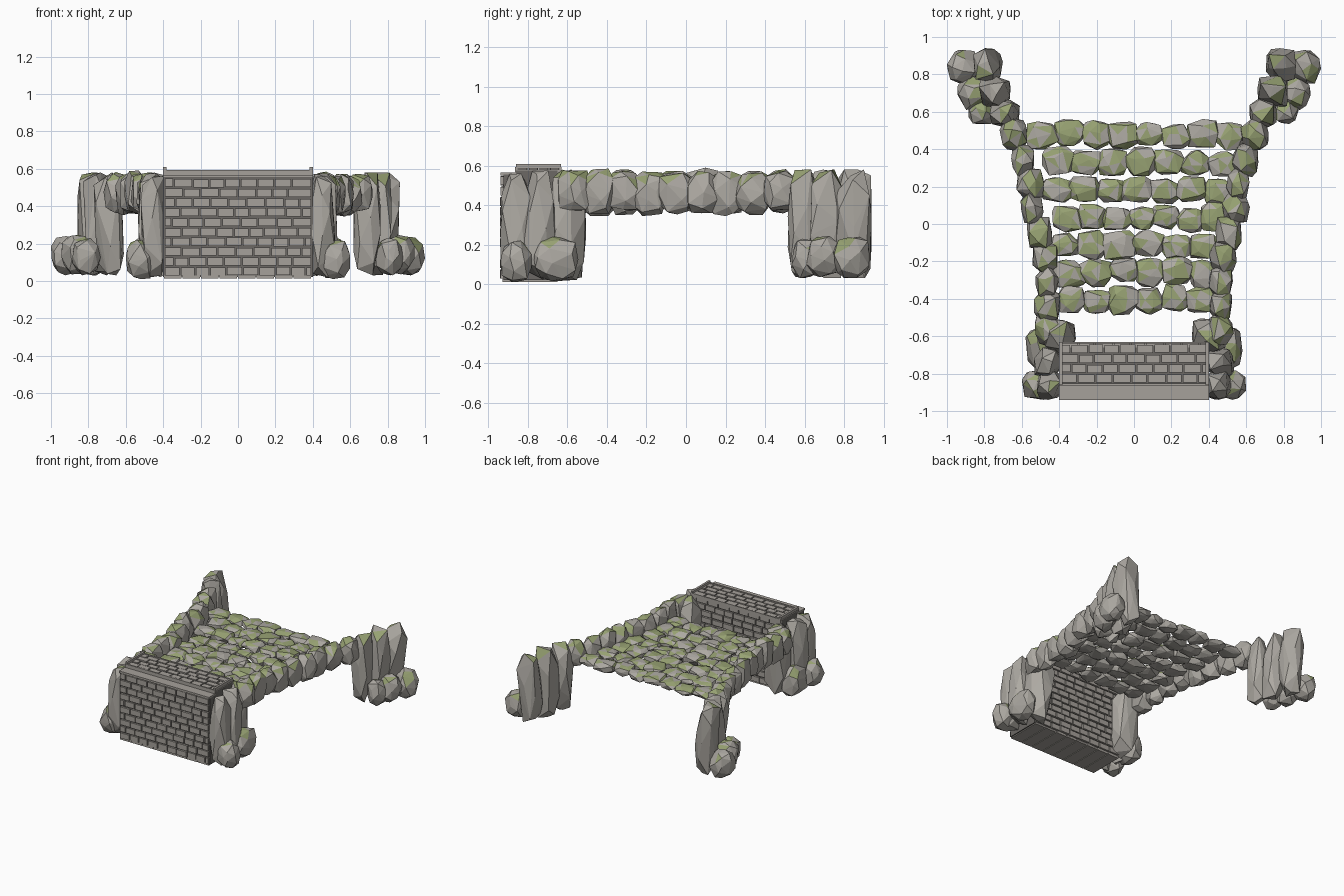
import bpy, bmesh, math, random
from mathutils import Vector

if "Cube" in bpy.data.objects:
    bpy.data.objects.remove(bpy.data.objects["Cube"])

random.seed(7)


def material(name, rgb):
    m = bpy.data.materials.new(name)
    m.diffuse_color = (*rgb, 1)
    m.use_nodes = True
    m.node_tree.nodes["Principled BSDF"].inputs["Base Color"].default_value = m.diffuse_color
    return m


STONE = material("stone", (0.42, 0.40, 0.365))
MOSS = material("moss", (0.31, 0.36, 0.17))
BRICK = material("brick_grey", (0.38, 0.355, 0.325))
MORTAR = material("mortar_dark", (0.15, 0.14, 0.13))


def finish(name, bm, mats):
    me = bpy.data.meshes.new(name)
    bm.to_mesh(me)
    bm.free()
    for m in mats:
        me.materials.append(m)
    ob = bpy.data.objects.new(name, me)
    bpy.context.collection.objects.link(ob)
    return ob


def rock(bm, centre, half, n=24, moss=0.5, lean=0.0, power=4.0):
    """Angular boulder: hull of jittered points on a rounded box, fitted to its size."""
    pts = []
    turn = random.uniform(0, 6.28)
    for i in range(n):
        z = 1 - 2 * (i + 0.5) / n
        a = turn + i * 2.39996 + random.uniform(-0.3, 0.3)
        r = math.sqrt(1 - z * z)
        d = Vector((r * math.cos(a), r * math.sin(a), z))
        norm = sum(abs(c) ** power for c in d) ** (1 / power)
        pts.append(d / norm * random.uniform(0.88, 1.04))
    lo = [min(p[k] for p in pts) for k in range(3)]
    hi = [max(p[k] for p in pts) for k in range(3)]
    verts = []
    for p in pts:
        q = [((p[k] - lo[k]) / (hi[k] - lo[k]) * 2 - 1) * half[k] for k in range(3)]
        q[0] += lean * q[2]
        verts.append(bm.verts.new(Vector(q) + Vector(centre)))
    res = bmesh.ops.convex_hull(bm, input=verts)
    loose = [v for v in verts if not v.link_faces]
    bmesh.ops.delete(bm, geom=loose, context='VERTS')
    for f in res["geom"]:
        if isinstance(f, bmesh.types.BMFace) and f.is_valid:
            f.normal_update()
            if f.normal.z > 0.45 and random.random() < moss:
                f.material_index = 1


def box(bm, lo, hi):
    size = [h - l for l, h in zip(lo, hi)]
    mid = [(h + l) / 2 for l, h in zip(lo, hi)]
    for v in bmesh.ops.create_cube(bm, size=1)["verts"]:
        v.co = Vector([v.co[k] * size[k] + mid[k] for k in range(3)])


def courses(start, stop, rows, place):
    """Running-bond bricks; place(x0, x1, v0, v1, bump) adds a single brick."""
    pitch = (stop - start) / rows
    for r in range(rows):
        x = -0.395
        step = 0.05 if r % 2 else 0.09
        while x < 0.39:
            x1 = min(x + step + random.uniform(-0.012, 0.012), 0.395)
            if 0.395 - x1 < 0.03:
                x1 = 0.395
            j = random.uniform(-0.002, 0.002)
            place(x + 0.004, x1 - 0.004, start + r * pitch + 0.005 + j,
                  start + (r + 1) * pitch - 0.005 + j, random.uniform(0, 0.005))
            x, step = x1, 0.09


# Brick wall: mortar core with bricks on the front, back and top
bm = bmesh.new()
box(bm, (-0.4, -0.925, 0.02), (0.4, -0.86, 0.555))
box(bm, (-0.4, -0.86, 0.02), (0.4, -0.65, 0.575))
finish("wall_core", bm, [MORTAR])
bm = bmesh.new()
courses(0.025, 0.55, 10,
        lambda a, b, c, d, t: box(bm, (a, -0.936 - t, c), (b, -0.92, d)))
courses(0.025, 0.58, 11,
        lambda a, b, c, d, t: box(bm, (a, -0.66, c), (b, -0.638 + t, d)))
courses(-0.852, -0.64, 4,
        lambda a, b, c, d, t: box(bm, (a, c, 0.57), (b, d, 0.588 + t)))
finish("wall_bricks", bm, [BRICK])

# Wide slabs under the wall
bm = bmesh.new()
for i in range(8):
    box(bm, (-0.396 + i * 0.099, -0.93, 0.012), (-0.302 + i * 0.099, -0.65, 0.03))
finish("wall_base_slabs", bm, [BRICK])

# Front ledge and raised rim round the wall top
bm = bmesh.new()
box(bm, (-0.4, -0.94, 0.55), (0.4, -0.855, 0.566))
box(bm, (-0.4, -0.865, 0.55), (0.4, -0.853, 0.594))
box(bm, (-0.4, -0.64, 0.565), (0.4, -0.63, 0.594))
for s in (-1, 1):
    x0, x1 = sorted((s * 0.383, s * 0.4))
    box(bm, (x0, -0.86, 0.585), (x1, -0.632, 0.608))
    box(bm, (x0, -0.855, 0.53), (x1, -0.636, 0.58))
finish("wall_rim", bm, [BRICK])

# Rock groups: x, y, z centre, half sizes x, y, z (right side; mirrored with new shapes)
FRONT_PILLARS = [(0.45, -0.86, 0.29, 0.07, 0.08, 0.27), (0.46, -0.74, 0.30, 0.075, 0.08, 0.275),
                 (0.40, -0.60, 0.30, 0.09, 0.095, 0.28)]
FRONT_BOULDERS = [(0.52, -0.86, 0.115, 0.08, 0.08, 0.105), (0.505, -0.66, 0.13, 0.075, 0.115, 0.115)]
BACK_PILLARS = [(0.785, 0.85, 0.305, 0.075, 0.09, 0.275), (0.74, 0.71, 0.305, 0.08, 0.085, 0.275),
                (0.69, 0.59, 0.305, 0.075, 0.075, 0.275)]
BACK_BOULDERS = [(0.915, 0.84, 0.135, 0.085, 0.09, 0.105), (0.86, 0.70, 0.14, 0.085, 0.09, 0.105),
                 (0.81, 0.61, 0.13, 0.075, 0.075, 0.10)]
EDGE = [(0.465, -0.56), (0.465, -0.44), (0.465, -0.31), (0.475, -0.18), (0.505, -0.05),
        (0.545, 0.09), (0.555, 0.21), (0.595, 0.34), (0.645, 0.48)]

for s, side in ((-1, "left"), (1, "right")):
    for name, rows, n, moss, lean, power in (
            ("front_pillar_rocks", FRONT_PILLARS, 22, 0.2, 0.0, 7),
            ("front_boulders", FRONT_BOULDERS, 26, 0.35, 0.0, 3),
            ("back_pillar_rocks", BACK_PILLARS, 22, 0.2, 0.04, 7),
            ("back_boulders", BACK_BOULDERS, 26, 0.35, 0.0, 3)):
        bm = bmesh.new()
        for x, y, z, hx, hy, hz in rows:
            rock(bm, (s * x, y, z), (hx, hy, hz), n, moss, s * lean, power)
        finish(f"{name}_{side}", bm, [STONE, MOSS])

    # Chain of rocks along the side edge of the floor
    bm = bmesh.new()
    for x, y in EDGE:
        rock(bm, (s * x, y, 0.465 + random.uniform(-0.01, 0.01)),
             (random.uniform(0.06, 0.075), 0.088, random.uniform(0.1, 0.118)), 24, 0.5)
    finish(f"edge_rocks_{side}", bm, [STONE, MOSS])

# Floor: rows of flat mossy stones set below the edge rocks (y, left x, right x)
bm = bmesh.new()
for y, x0, x1 in ((-0.405, -0.41, 0.43), (-0.255, -0.42, 0.45), (-0.115, -0.45, 0.45),
                  (0.03, -0.42, 0.50), (0.185, -0.48, 0.52), (0.325, -0.48, 0.55),
                  (0.475, -0.56, 0.58)):
    count = round((x1 - x0) / 0.14)
    w = (x1 - x0) / count
    for i in range(count):
        rock(bm, (x0 + (i + 0.5) * w, y + random.uniform(-0.015, 0.015),
                  0.445 + random.uniform(-0.008, 0.008)),
             (w * random.uniform(0.52, 0.64), random.uniform(0.062, 0.082),
              random.uniform(0.03, 0.042)), 22, 0.55)
finish("floor_stones", bm, [STONE, MOSS])
